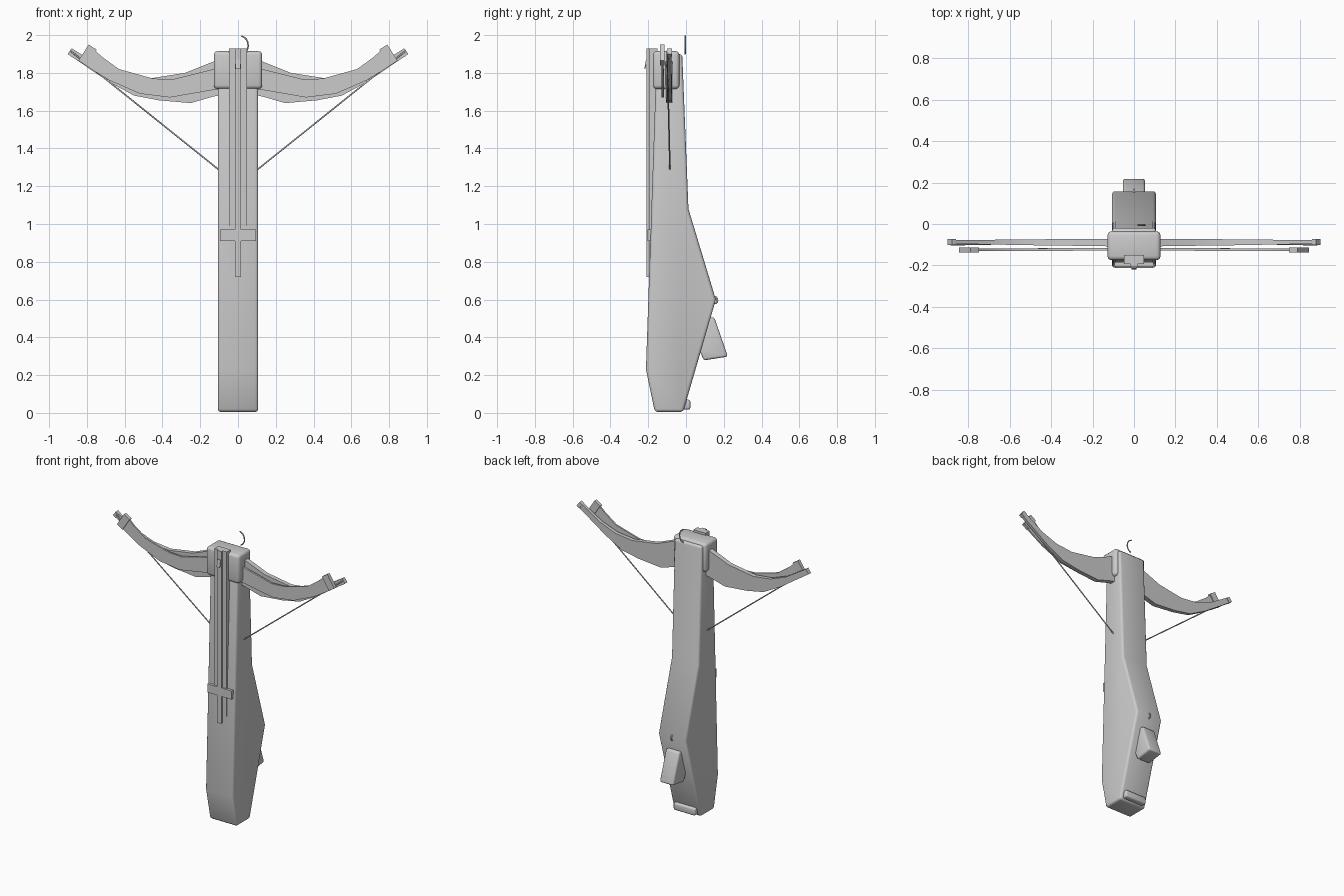
import bpy, bmesh, math
from mathutils import Vector

if "Cube" in bpy.data.objects:
    bpy.data.objects.remove(bpy.data.objects["Cube"], do_unlink=True)

grey = bpy.data.materials.new("plain grey")
grey.use_nodes = True
grey.diffuse_color = (0.6, 0.6, 0.6, 1)
grey.node_tree.nodes["Principled BSDF"].inputs["Base Color"].default_value = (0.6, 0.6, 0.6, 1)


def add_object(name, data):
    obj = bpy.data.objects.new(name, data)
    bpy.context.collection.objects.link(obj)
    data.materials.append(grey)
    bpy.ops.object.select_all(action='DESELECT')
    obj.select_set(True)
    bpy.context.view_layer.objects.active = obj
    return obj


def finish(name, bm, bevel=0.0, segments=3):
    """Round the sharp edges, then turn the bmesh into a shaded object."""
    bmesh.ops.recalc_face_normals(bm, faces=bm.faces[:])
    if bevel:
        edges = [e for e in bm.edges if e.calc_face_angle(0) > 0.6]
        bmesh.ops.bevel(bm, geom=edges, offset=bevel, segments=segments,
                        profile=0.5, affect='EDGES', clamp_overlap=True)
    mesh = bpy.data.meshes.new(name)
    bm.to_mesh(mesh)
    bm.free()
    obj = add_object(name, mesh)
    bpy.ops.object.shade_smooth_by_angle(angle=math.radians(40))
    return obj


def prism(name, profile, half_width, bevel=0.0):
    """Side profile of (y, z) points extruded across x."""
    bm = bmesh.new()
    face = bm.faces.new([bm.verts.new((-half_width, y, z)) for y, z in profile])
    out = bmesh.ops.extrude_face_region(bm, geom=[face])
    verts = [v for v in out["geom"] if isinstance(v, bmesh.types.BMVert)]
    bmesh.ops.translate(bm, verts=verts, vec=(2 * half_width, 0, 0))
    return finish(name, bm, bevel)


def box(name, half_width, y0, y1, z0, z1, bevel=0.0):
    return prism(name, [(y0, z0), (y1, z0), (y1, z1), (y0, z1)], half_width, bevel)


def limb(name, upper, lower, y_root, y_tip, t_root, t_tip):
    """Curved bow blade on the left side, mirrored to the right."""
    bm = bmesh.new()
    rings = []
    last = len(upper) - 1
    for i, ((xu, zu), (xl, zl)) in enumerate(zip(upper, lower)):
        f = i / last
        y = y_root + (y_tip - y_root) * f
        t = (t_root + (t_tip - t_root) * f) / 2
        corners = [(xu, y - t, zu), (xu, y + t, zu), (xl, y + t, zl), (xl, y - t, zl)]
        rings.append([bm.verts.new(c) for c in corners])
    for a, b in zip(rings, rings[1:]):
        for k in range(4):
            n = (k + 1) % 4
            bm.faces.new((a[k], a[n], b[n], b[k]))
    bm.faces.new(rings[0])
    bm.faces.new(rings[-1])
    obj = finish(name, bm)
    obj.modifiers.new("mirror", 'MIRROR')
    return obj


def tip_block(name, upper, lower, inward, y, t):
    """Small thicker cap across the end of a limb."""
    u, l = Vector(upper), Vector(lower)
    step = Vector(((l - u).y, -(l - u).x)).normalized() * inward
    if step.x > 0:
        step = -step
    return limb(name, [u + step, u], [l + step, l], y, y, t, t)


def wire(name, points, radius, cyclic=False, smooth=False):
    curve = bpy.data.curves.new(name, 'CURVE')
    curve.dimensions = '3D'
    curve.bevel_depth = radius
    curve.bevel_resolution = 2
    curve.use_fill_caps = True
    if smooth:
        s = curve.splines.new('BEZIER')
        s.bezier_points.add(len(points) - 1)
        for p, co in zip(s.bezier_points, points):
            p.co = co
            p.handle_left_type = p.handle_right_type = 'AUTO'
        s.resolution_u = 6
    else:
        s = curve.splines.new('POLY')
        s.points.add(len(points) - 1)
        for p, co in zip(s.points, points):
            p.co = (*co, 1)
    s.use_cyclic_u = cyclic
    add_object(name, curve)
    bpy.ops.object.convert(target='MESH')


# Stock and the block that clamps the limbs
prism("stock", [(-0.165, 0.005), (-0.212, 0.23), (-0.155, 1.9), (-0.02, 1.9),
                (0.013, 1.08), (0.158, 0.6), (-0.015, 0.005)], 0.107, 0.016)
box("head_block", 0.128, -0.175, -0.035, 1.715, 1.915, 0.02)

# Bolt rail with its raised centre strip, strap and front sight
box("rail_bed", 0.048, -0.194, -0.15, 0.75, 1.93)
box("rail_ridge", 0.016, -0.208, -0.185, 0.72, 1.93)
box("rail_strap", 0.094, -0.205, -0.185, 0.91, 0.97)
prism("bolt_clip", [(-0.205, 1.87), (-0.212, 1.87), (-0.221, 1.82), (-0.215, 1.82)], 0.012)

# Front limb
front_up = [(0.05, 1.83), (0.13, 1.82), (0.35, 1.765), (0.45, 1.77), (0.63, 1.82), (0.72, 1.885), (0.79, 1.95)]
front_low = [(0.05, 1.72), (0.13, 1.71), (0.36, 1.67), (0.52, 1.69), (0.68, 1.76), (0.77, 1.815), (0.845, 1.865)]
limb("front_limb", front_up, front_low, -0.122, -0.125, 0.014, 0.01)
tip_block("front_limb_tip", front_up[-1], front_low[-1], 0.05, -0.125, 0.024)

# Rear limb
rear_up = [(0.05, 1.88), (0.13, 1.86), (0.28, 1.80), (0.47, 1.77), (0.6, 1.785), (0.72, 1.83), (0.88, 1.93)]
rear_low = [(0.05, 1.69), (0.13, 1.675), (0.25, 1.64), (0.42, 1.655), (0.55, 1.68), (0.68, 1.75), (0.902, 1.9)]
limb("rear_limb", rear_up, rear_low, -0.09, -0.087, 0.04, 0.018)
tip_block("rear_limb_tip", rear_up[-1], rear_low[-1], 0.025, -0.087, 0.027)

# Bowstring drawn down behind the rail
wire("bowstring", [(-0.885, -0.1, 1.915), (-0.105, -0.085, 1.29), (0, -0.085, 1.205),
                   (0.105, -0.085, 1.29), (0.885, -0.1, 1.915)], 0.004)

# Hanging hook on the head and small eyelet on the back
wire("top_hook", [(0.018, -0.005, 1.996), (0.042, -0.005, 1.98), (0.053, -0.005, 1.95),
                  (0.047, -0.005, 1.92), (0.025, -0.005, 1.9)], 0.004, smooth=True)
ring = [(0, 0.153 + 0.013 * math.cos(a * math.pi / 6), 0.597 + 0.017 * math.sin(a * math.pi / 6))
        for a in range(12)]
wire("back_eyelet", ring, 0.005, cyclic=True)

# Trigger grip and butt foot
prism("trigger_grip", [(0.118, 0.505), (0.15, 0.505), (0.222, 0.298), (0.095, 0.278), (0.068, 0.335)],
      0.053, 0.012)
box("butt_foot", 0.085, -0.03, 0.023, 0.017, 0.07, 0.012)
